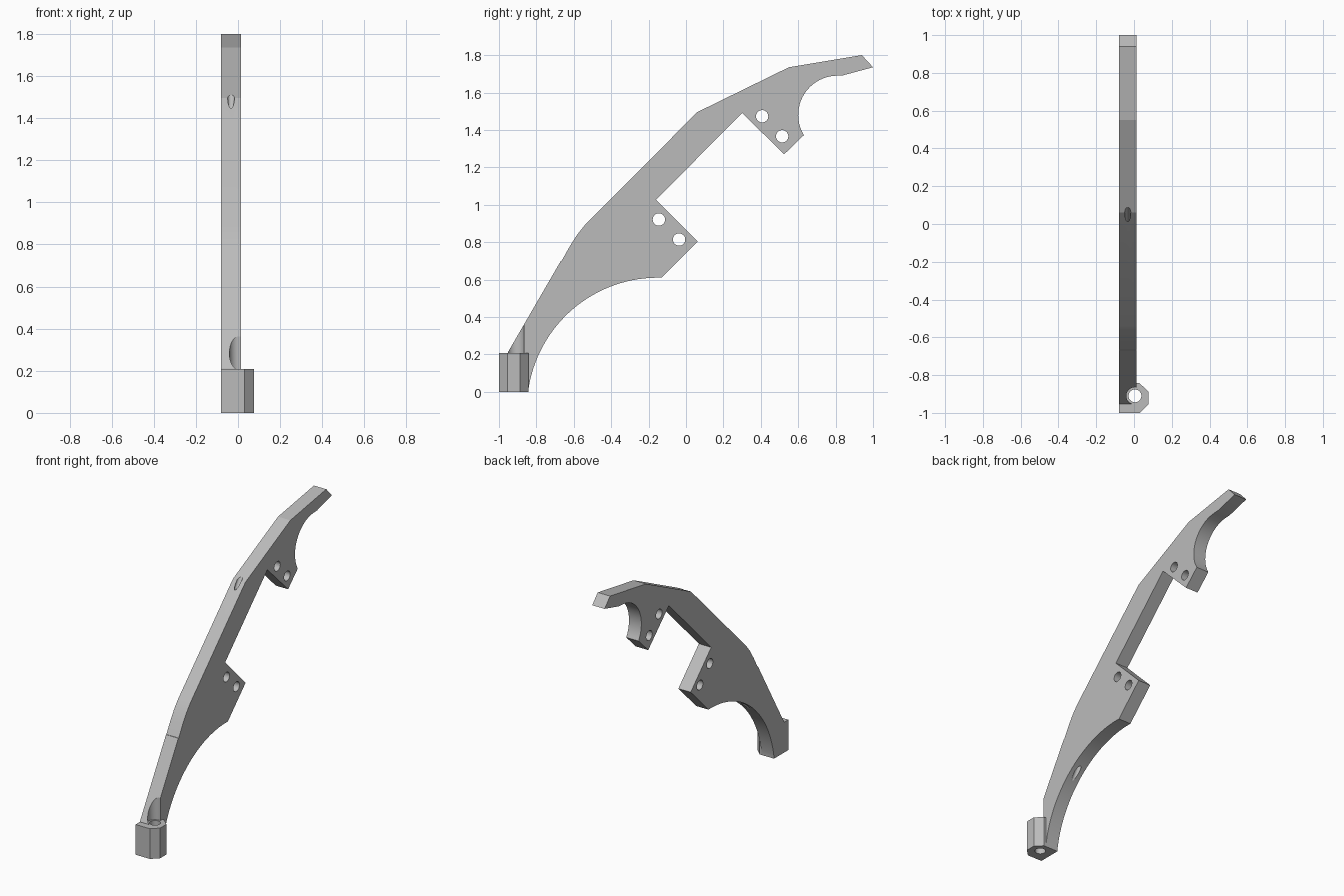
import bpy, bmesh
from math import radians, cos, sin
from mathutils import Vector, Matrix

cube = bpy.data.objects.get("Cube")
if cube:
    bpy.data.objects.remove(cube, do_unlink=True)

grey = bpy.data.materials.new("plain grey")
grey.use_nodes = True
color = (0.5, 0.5, 0.5, 1)
grey.diffuse_color = color
grey.node_tree.nodes["Principled BSDF"].inputs["Base Color"].default_value = color


def finish(name, bm):
    bmesh.ops.recalc_face_normals(bm, faces=bm.faces)
    mesh = bpy.data.meshes.new(name)
    bm.to_mesh(mesh)
    bm.free()
    mesh.materials.append(grey)
    ob = bpy.data.objects.new(name, mesh)
    bpy.context.collection.objects.link(ob)
    return ob


def prism(name, points, offset):
    """Extrude a closed outline along an offset."""
    bm = bmesh.new()
    face = bm.faces.new([bm.verts.new(p) for p in points])
    new = bmesh.ops.extrude_face_region(bm, geom=[face])["geom"]
    bmesh.ops.translate(bm, vec=offset,
                        verts=[v for v in new if isinstance(v, bmesh.types.BMVert)])
    return finish(name, bm)


def rod(name, start, end, radius):
    """Cylinder between two points."""
    a, b = Vector(start), Vector(end)
    turn = (b - a).to_track_quat("Z", "Y").to_matrix().to_4x4()
    bm = bmesh.new()
    bmesh.ops.create_cone(bm, cap_ends=True, segments=32, radius1=radius, radius2=radius,
                          depth=(b - a).length,
                          matrix=Matrix.Translation((a + b) / 2) @ turn)
    return finish(name, bm)


def arc(cy, cz, r, start, end, steps):
    angles = [radians(start + (end - start) * i / steps) for i in range(steps + 1)]
    return [(cy + r * cos(t), cz + r * sin(t)) for t in angles]


def combine(target, other, operation):
    mod = target.modifiers.new(operation.lower(), "BOOLEAN")
    mod.operation, mod.object, mod.solver = operation, other, "EXACT"
    bpy.context.view_layer.objects.active = target
    bpy.ops.object.modifier_apply(modifier=mod.name)
    bpy.data.objects.remove(other, do_unlink=True)


# Side outline of the curved arm: outer edge, tip, inner notch, lower arch
LEFT, RIGHT = -0.08, 0.014
outline = [(-0.95, 0), (-0.953, 0.21), (-0.669, 0.7), (-0.665, 0.7), (-0.62, 0.78),
           (-0.582, 0.84), (-0.54, 0.892),
           (0.06, 1.495), (0.55, 1.735), (0.94, 1.8), (1, 1.735), (0.84, 1.692)]
outline += arc(0.81, 1.48, 0.21, 93, 211, 20)
outline += [(0.525, 1.27), (0.3, 1.49), (-0.16, 1.027), (0.063, 0.803)]
outline += arc(-0.15, -0.09, 0.7, 88.4, 172.6, 32)
arm = prism("curved_arm_bracket", [(LEFT, y, z) for y, z in outline], (RIGHT - LEFT, 0, 0))

# Chamfered foot block
foot = [(LEFT, -1), (0.03, -1), (0.076, -0.955), (0.076, -0.888), (0.03, -0.843), (LEFT, -0.843)]
combine(arm, prism("foot_block", [(x, y, 0) for x, y in foot], (0, 0, 0.208)), "UNION")

# Vertical screw hole with a clearance bore above the foot
SX, SY = 0.005, -0.91
combine(arm, rod("clearance_bore", (SX, SY, 0.208), (SX, SY, 0.6), 0.046), "DIFFERENCE")
combine(arm, rod("screw_hole", (SX, SY, -0.1), (SX, SY, 0.4), 0.034), "DIFFERENCE")

# Two pairs of cross holes beside the notch
for y, z in [(0.407, 1.473), (0.514, 1.366), (-0.145, 0.921), (-0.037, 0.814)]:
    combine(arm, rod("cross_hole", (-0.2, y, z), (0.2, y, z), 0.033), "DIFFERENCE")

# Long channel from the outer bend down to the lower arch
top, low = Vector((-0.033, 0.052, 1.48)), Vector((-0.033, -0.61, 0.43))
reach = (top - low) * 0.15
combine(arm, rod("long_channel", low - reach, top + reach, 0.016), "DIFFERENCE")

bpy.ops.object.select_all(action="DESELECT")
arm.select_set(True)
bpy.context.view_layer.objects.active = arm
bpy.ops.object.shade_smooth_by_angle(angle=radians(14))
